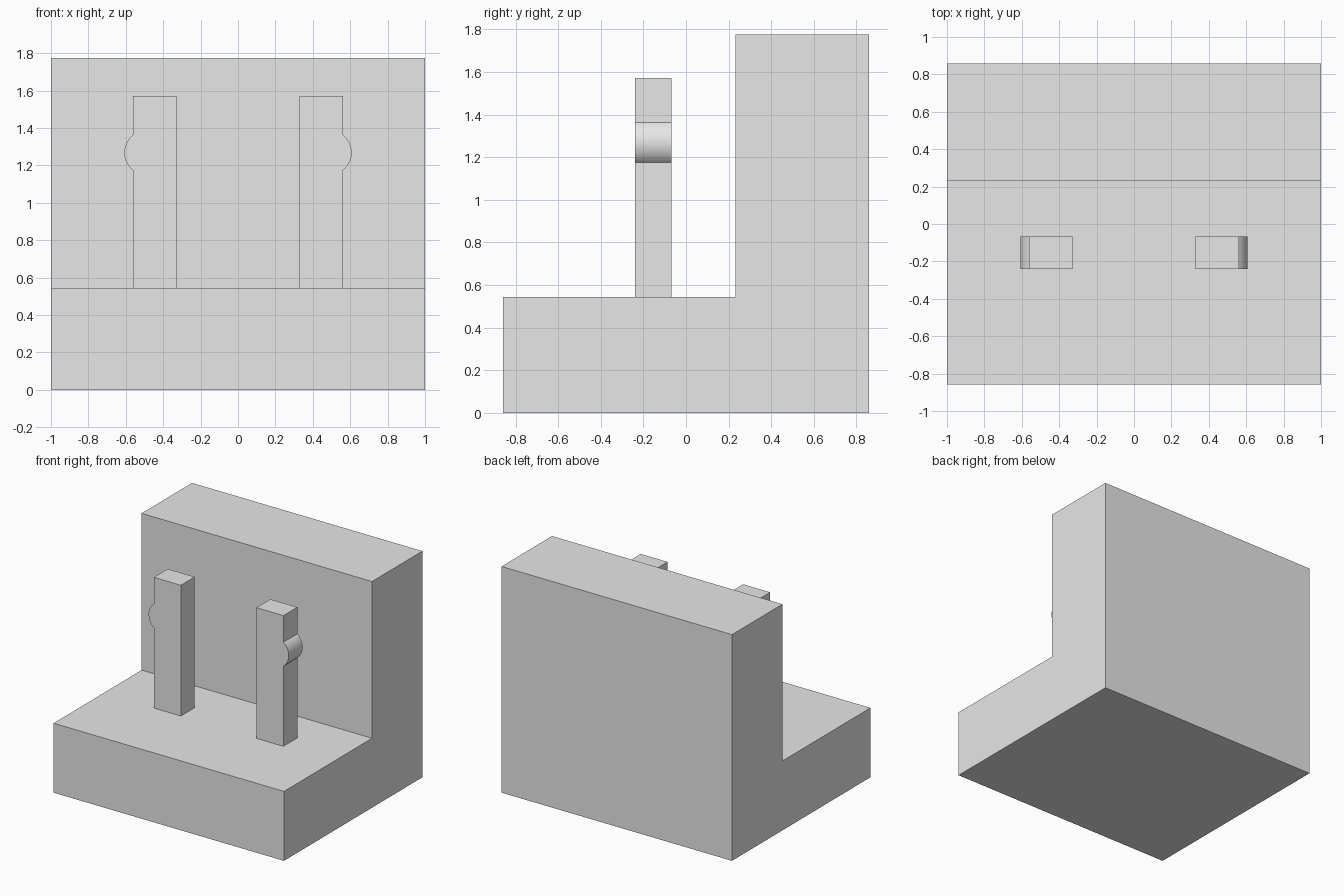
import bpy
import bmesh
from math import sin, cos, radians

cube = bpy.data.objects.get("Cube")
if cube:
    bpy.data.objects.remove(cube, do_unlink=True)

# Single plain grey
grey = bpy.data.materials.new("plain_grey")
grey.use_nodes = True
colour = (0.8, 0.8, 0.8, 1)
grey.diffuse_color = colour
grey.node_tree.nodes["Principled BSDF"].inputs["Base Color"].default_value = colour


def extrude_profile(name, points, offset):
    """Extrude a closed 3D outline along offset into a solid."""
    bm = bmesh.new()
    face = bm.faces.new([bm.verts.new(p) for p in points])
    moved = bmesh.ops.extrude_face_region(bm, geom=[face], use_keep_orig=True)
    verts = [v for v in moved["geom"] if isinstance(v, bmesh.types.BMVert)]
    bmesh.ops.translate(bm, verts=verts, vec=offset)
    bmesh.ops.recalc_face_normals(bm, faces=bm.faces)
    mesh = bpy.data.meshes.new(name)
    bm.to_mesh(mesh)
    bm.free()
    mesh.materials.append(grey)
    obj = bpy.data.objects.new(name, mesh)
    bpy.context.collection.objects.link(obj)
    return obj


# L-shaped body: low base with a tall back wall
DEPTH, STEP, WALL_Y, HEIGHT = 0.858, 0.545, 0.233, 1.775
side = [(-DEPTH, 0), (DEPTH, 0), (DEPTH, HEIGHT),
        (WALL_Y, HEIGHT), (WALL_Y, STEP), (-DEPTH, STEP)]
extrude_profile("base_and_back_wall", [(-1, y, z) for y, z in side], (2, 0, 0))

# Upright clip posts, each with a rounded bump on its outer side
INNER, OUTER, TOP = 0.328, 0.562, 1.571
RADIUS, BUMP_Z, HALF_ANGLE, STEPS = 0.119, 1.268, radians(52), 20
centre_x = OUTER - RADIUS * cos(HALF_ANGLE)
angles = [HALF_ANGLE * (2 * i / STEPS - 1) for i in range(STEPS + 1)]
bump = [(centre_x + RADIUS * cos(a), BUMP_Z + RADIUS * sin(a)) for a in angles]
outline = [(INNER, STEP), (OUTER, STEP)] + bump + [(OUTER, TOP), (INNER, TOP)]

for name, sign in (("left_post", 1), ("right_post", -1)):
    post = extrude_profile(name, [(sign * x, -0.24, z) for x, z in outline], (0, 0.172, 0))
    bpy.ops.object.select_all(action="DESELECT")
    post.select_set(True)
    bpy.context.view_layer.objects.active = post
    bpy.ops.object.shade_smooth_by_angle(angle=radians(30))
